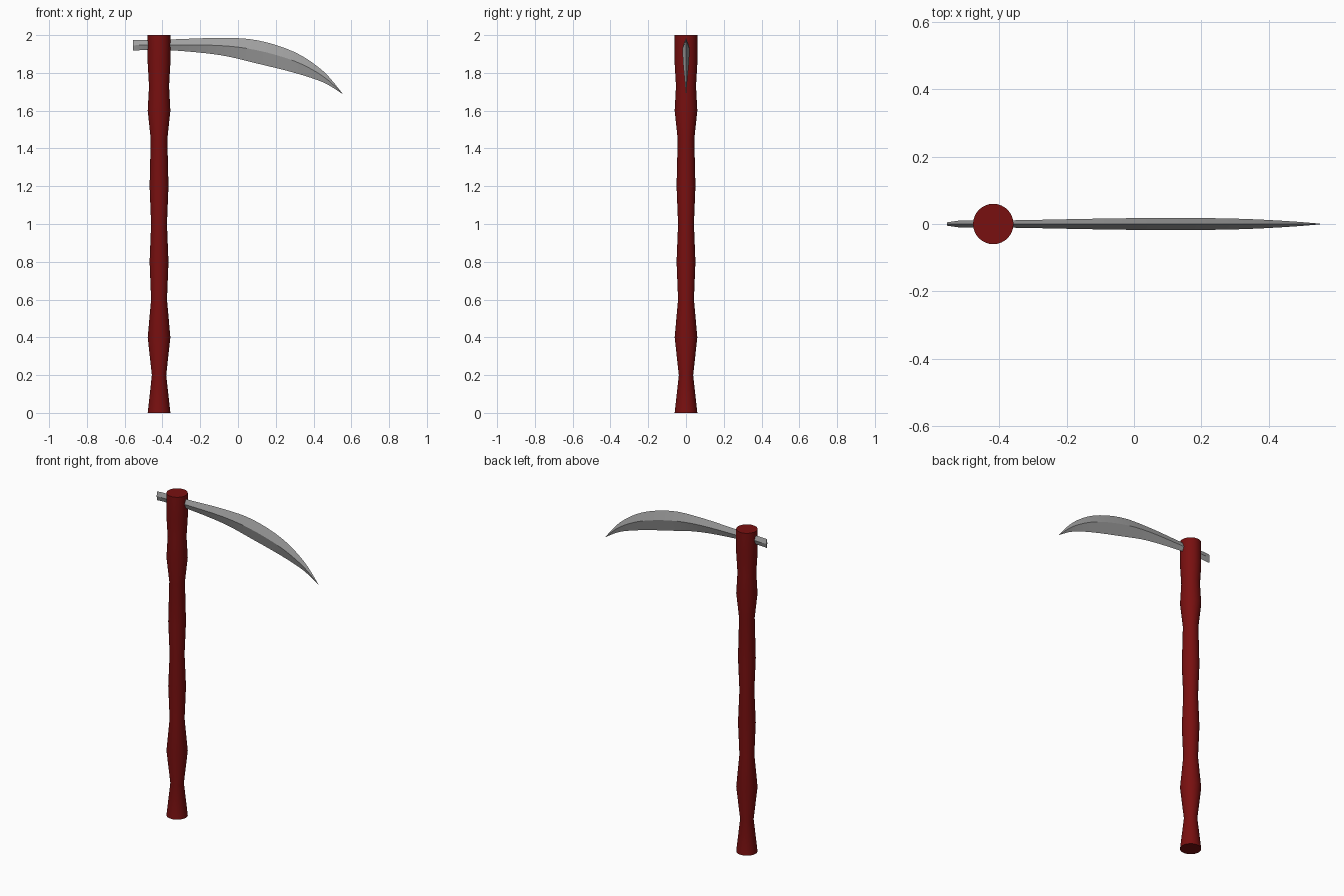
import bpy, bmesh, math

if "Cube" in bpy.data.objects:
    bpy.data.objects.remove(bpy.data.objects["Cube"])


def make_material(name, color):
    mat = bpy.data.materials.new(name)
    mat.use_nodes = True
    mat.diffuse_color = color
    mat.node_tree.nodes["Principled BSDF"].inputs["Base Color"].default_value = color
    return mat


def loft(name, rings, mat, angle):
    """Skin a list of equal-sized rings of points and cap both ends."""
    bm = bmesh.new()
    loops = [[bm.verts.new(p) for p in ring] for ring in rings]
    for a, b in zip(loops, loops[1:]):
        for i in range(len(a)):
            j = (i + 1) % len(a)
            bm.faces.new((a[i], a[j], b[j], b[i]))
    bm.faces.new(loops[0])
    bm.faces.new(loops[-1])
    bmesh.ops.recalc_face_normals(bm, faces=bm.faces)
    mesh = bpy.data.meshes.new(name)
    bm.to_mesh(mesh)
    bm.free()
    mesh.materials.append(mat)
    obj = bpy.data.objects.new(name, mesh)
    bpy.context.collection.objects.link(obj)
    bpy.ops.object.select_all(action='DESELECT')
    obj.select_set(True)
    bpy.context.view_layer.objects.active = obj
    bpy.ops.object.shade_smooth_by_angle(angle=math.radians(angle))
    return obj


def spline(points, steps):
    """Smooth interpolation through tuples of numbers."""
    out = []
    for k in range(len(points) - 1):
        p0, p1 = points[max(k - 1, 0)], points[k]
        p2, p3 = points[k + 1], points[min(k + 2, len(points) - 1)]
        for s in range(steps):
            t = s / steps
            out.append(tuple(
                b + t * ((c - a) + t * (2*a - 5*b + 4*c - d + t * (3*b - a - 3*c + d))) / 2
                for a, b, c, d in zip(p0, p1, p2, p3)))
    return out + [points[-1]]


red = make_material("dark red wood", (0.19, 0.005, 0.005, 1))
steel = make_material("grey steel", (0.36, 0.36, 0.36, 1))

# Turned handle: (height, radius)
HANDLE_X, SIDES = -0.418, 32
profile = [(0, .06), (.2, .038), (.4, .06), (.6, .042), (.8, .05), (1, .042),
           (1.2, .05), (1.45, .044), (1.6, .06), (1.73, .053), (1.85, .06), (2, .06)]
turns = [2 * math.pi * i / SIDES for i in range(SIDES)]
loft("handle", [[(HANDLE_X + r * math.cos(a), r * math.sin(a), z) for a in turns]
                for z, r in profile], red, 40)

# Curved blade with a diamond section: (x, top, ridge, bottom, half thickness)
stations = [(-.52, 1.975, 1.947, 1.92, .01), (-.36, 1.977, 1.948, 1.92, .011),
            (-.1, 1.985, 1.945, 1.895, .016), (.1, 1.973, 1.92, 1.85, .018),
            (.3, 1.91, 1.862, 1.8, .016), (.45, 1.81, 1.782, 1.75, .009),
            (.553, 1.691, 1.69, 1.689, .001)]
butt = (-.555, 1.973, 1.946, 1.918, .005)
loft("blade", [[(x, 0, top), (x, h, mid), (x, 0, low), (x, -h, mid)]
               for x, top, mid, low, h in [butt] + spline(stations, 4)], steel, 15)
